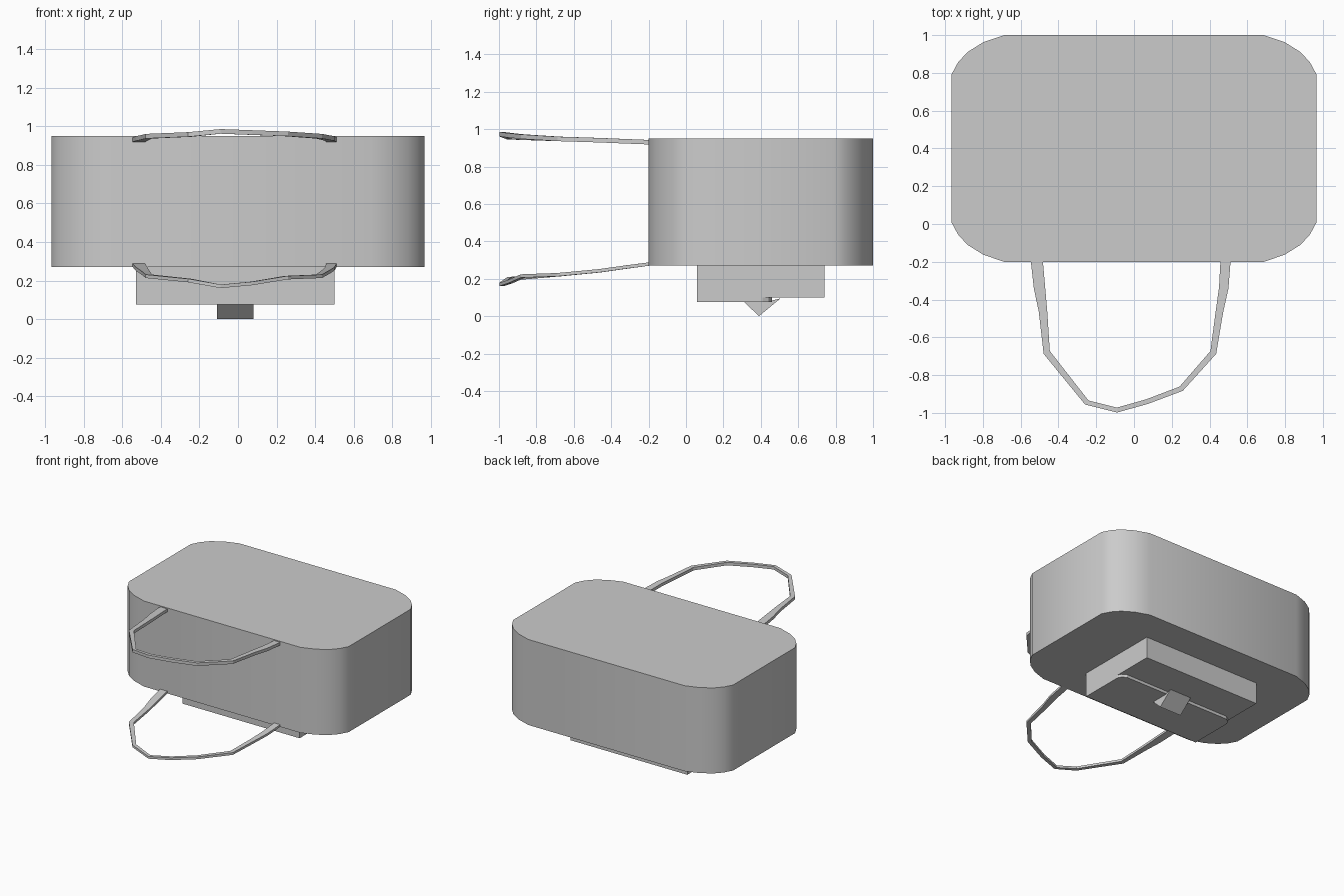
import bpy, bmesh, math
from mathutils import Vector

if "Cube" in bpy.data.objects:
    bpy.data.objects.remove(bpy.data.objects["Cube"])


def finish(name, bm, smooth=None):
    bmesh.ops.recalc_face_normals(bm, faces=bm.faces[:])
    me = bpy.data.meshes.new(name)
    bm.to_mesh(me)
    bm.free()
    ob = bpy.data.objects.new(name, me)
    bpy.context.collection.objects.link(ob)
    if smooth:
        bpy.ops.object.select_all(action='DESELECT')
        ob.select_set(True)
        bpy.context.view_layer.objects.active = ob
        bpy.ops.object.shade_smooth_by_angle(angle=math.radians(smooth))
    return ob


def prism(name, outline, offset, smooth=None):
    bm = bmesh.new()
    face = bm.faces.new([bm.verts.new(p) for p in outline])
    ext = bmesh.ops.extrude_face_region(bm, geom=[face])
    moved = [v for v in ext['geom'] if isinstance(v, bmesh.types.BMVert)]
    bmesh.ops.translate(bm, verts=moved, vec=offset)
    return finish(name, bm, smooth)


def strap(name, path, heights, widths, thick):
    # rectangular ribbon swept along the path, width lying flat
    pts = [Vector((x, y, z)) for (x, y), z in zip(path, heights)]
    bm = bmesh.new()
    rings = []
    for i, p in enumerate(pts):
        a, b = pts[max(i - 1, 0)], pts[min(i + 1, len(pts) - 1)]
        d = (b - a).normalized()
        side = Vector((-d.y, d.x, 0)).normalized()
        if i in (0, len(pts) - 1):
            side = Vector((1 if i == 0 else -1, 0, 0))
        w, up = side * widths[i] / 2, Vector((0, 0, thick / 2))
        rings.append([bm.verts.new(p + o) for o in (w + up, up - w, -w - up, w - up)])
    for r, s in zip(rings, rings[1:]):
        for k in range(4):
            bm.faces.new((r[k], r[(k + 1) % 4], s[(k + 1) % 4], s[k]))
    bm.faces.new(rings[0])
    bm.faces.new(rings[-1])
    return finish(name, bm)


# main body: rectangle with soft, flattened corners
X, Y0, Y1 = 0.967, -0.2, 1.0
corner = [(0, 0.21), (0.035, 0.145), (0.085, 0.09), (0.17, 0.037), (0.28, 0)]
outline = []
for sx, sy in ((1, 1), (-1, 1), (-1, -1), (1, -1)):
    arc = corner if sx * sy > 0 else corner[::-1]
    for cx, cy in arc:
        outline.append((sx * (X - cx), Y1 - cy if sy > 0 else Y0 + cy, 0.27))
prism("body", outline, (0, 0, 0.68), 40)

# pocket on the underside, with its overlapping flap
prism("pocket", [(-0.53, 0.06, 0.275), (-0.53, 0.06, 0.1),
                 (-0.53, 0.74, 0.1), (-0.53, 0.74, 0.275)], (1.03, 0, 0))
flap = [(-0.53, 0.06), (0.5, 0.06), (0.5, 0.41), (0.485, 0.44), (0.45, 0.46),
        (-0.48, 0.46), (-0.515, 0.44), (-0.53, 0.41)]
prism("pocket_flap", [(x, y, 0.077) for x, y in flap], (0, 0, 0.025))

# fastening tab folded over the flap edge
prism("flap_tab", [(-0.11, 0.31, 0.077), (-0.11, 0.39, 0.0),
                   (-0.11, 0.505, 0.095), (-0.11, 0.43, 0.077)], (0.19, 0, 0))

# carrying straps along the upper and lower front edges
path = [(-0.515, -0.19), (-0.5, -0.34), (-0.482, -0.46), (-0.462, -0.68),
        (-0.25, -0.945), (-0.09, -0.985), (0.07, -0.94), (0.25, -0.872),
        (0.42, -0.68), (0.453, -0.46), (0.475, -0.34), (0.485, -0.19)]
widths = [0.064, 0.06, 0.045, 0.036, 0.028, 0.026, 0.026, 0.028,
          0.034, 0.04, 0.05, 0.054]
top_z = [0.93, 0.936, 0.941, 0.948, 0.957, 0.973, 0.967, 0.96,
         0.948, 0.941, 0.936, 0.93]
low_z = [0.28, 0.26, 0.243, 0.222, 0.2, 0.17, 0.185, 0.215,
         0.222, 0.243, 0.26, 0.28]
strap("upper_strap", path, top_z, widths, 0.024)
strap("lower_strap", path, low_z, widths, 0.018)
